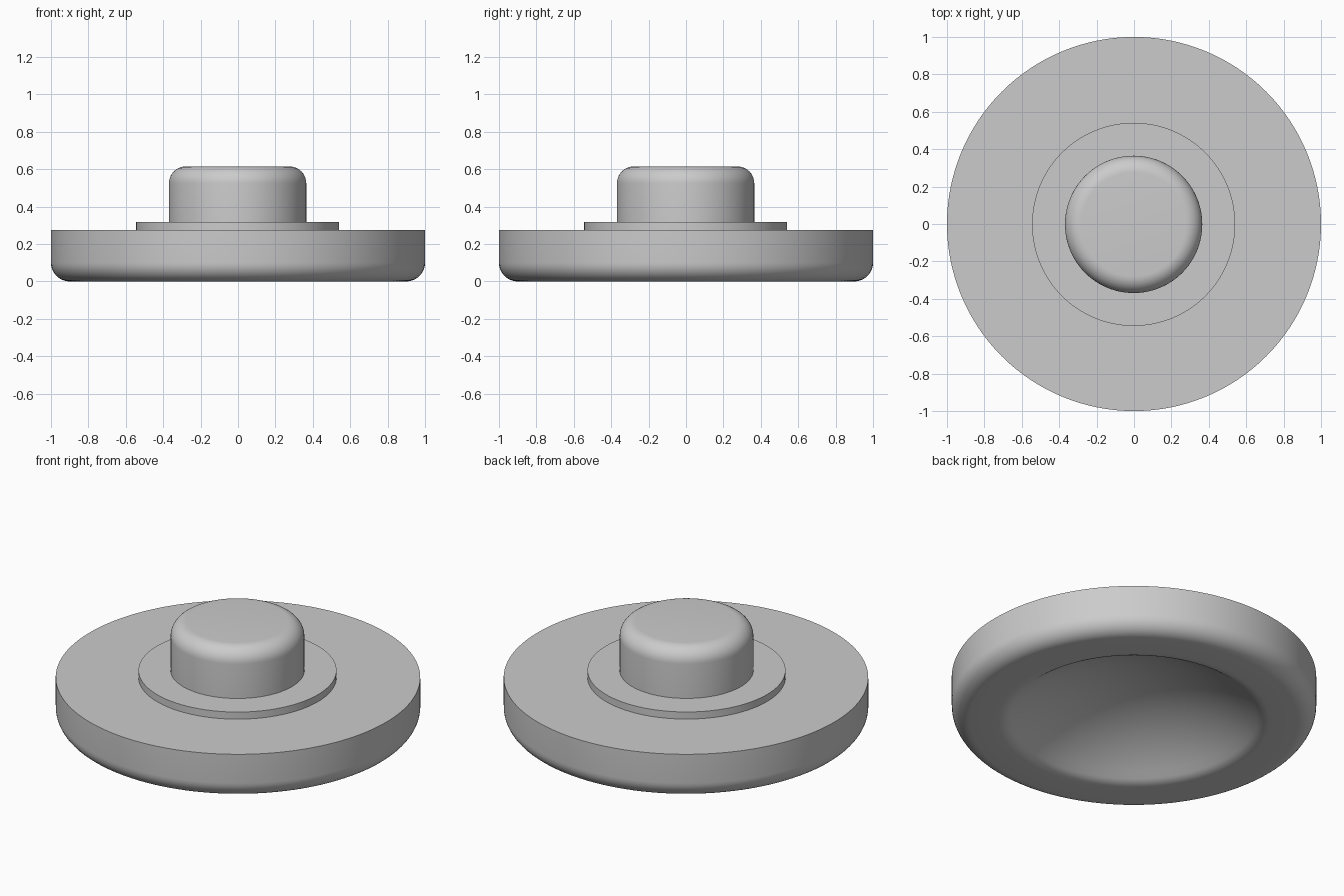
import bpy
import bmesh
from math import sin, cos, radians, asin, tau

cube = bpy.data.objects.get("Cube")
if cube:
    bpy.data.objects.remove(cube)

grey = bpy.data.materials.new("plain grey")
grey.use_nodes = True
COLOUR = (0.6, 0.6, 0.6, 1)
grey.diffuse_color = COLOUR
grey.node_tree.nodes["Principled BSDF"].inputs["Base Color"].default_value = COLOUR

SIDES = 128


def arc(cr, cz, radius, start, end, steps=10):
    """Points (r, z) along a circular arc, angles in degrees."""
    angles = [radians(start + (end - start) * i / steps) for i in range(steps + 1)]
    return [(cr + radius * cos(a), cz + radius * sin(a)) for a in angles]


def lathe(name, profile, offset=0):
    """Revolve an (r, z) profile around z; points on the axis become poles."""
    bm = bmesh.new()
    rings = []
    for r, z in profile:
        if r < 1e-5:
            rings.append([bm.verts.new((0, 0, z))] * SIDES)
        else:
            rings.append([bm.verts.new((r * cos(tau * i / SIDES), r * sin(tau * i / SIDES), z))
                          for i in range(SIDES)])
    for a, b in zip(rings, rings[1:]):
        for i in range(SIDES):
            j = (i + 1) % SIDES
            corners = list(dict.fromkeys((a[i], a[j], b[j], b[i])))
            bm.faces.new(corners)
    bmesh.ops.recalc_face_normals(bm, faces=bm.faces)
    mesh = bpy.data.meshes.new(name)
    bm.to_mesh(mesh)
    bm.free()
    mesh.materials.append(grey)
    ob = bpy.data.objects.new(name, mesh)
    ob.location = (offset, offset, 0)
    bpy.context.collection.objects.link(ob)
    bpy.ops.object.select_all(action="DESELECT")
    ob.select_set(True)
    bpy.context.view_layer.objects.active = ob
    bpy.ops.object.shade_smooth_by_angle(angle=radians(30))
    return ob


# Base disc: rounded lower edge and a dished underside with a soft lip
BASE_TOP, EDGE = 0.275, 0.1
LIP_R, LIP, SLOPE = 0.745, 0.11, 38
lip = arc(LIP_R, LIP, LIP, -90, -90 - SLOPE, 6)
dish_r, dish_z = lip[-1]
sphere = dish_r / sin(radians(SLOPE))
centre_z = dish_z - sphere * cos(radians(SLOPE))
dish = arc(0, centre_z, sphere, 90 - SLOPE, 90, 16)
lathe("base_disc", [(0, BASE_TOP), (1, BASE_TOP)]
      + arc(1 - EDGE, EDGE, EDGE, 0, -90) + lip + dish[1:])

# Thin flange on top of the base
lathe("flange", [(0, BASE_TOP), (0.543, BASE_TOP), (0.543, 0.318), (0, 0.318)], -0.002)

# Knob with a rounded upper edge
KNOB_R, KNOB_TOP, ROUND = 0.367, 0.615, 0.09
lathe("knob", [(0, 0.318), (KNOB_R, 0.318)]
      + arc(KNOB_R - ROUND, KNOB_TOP - ROUND, ROUND, 0, 90) + [(0, KNOB_TOP)], -0.002)
